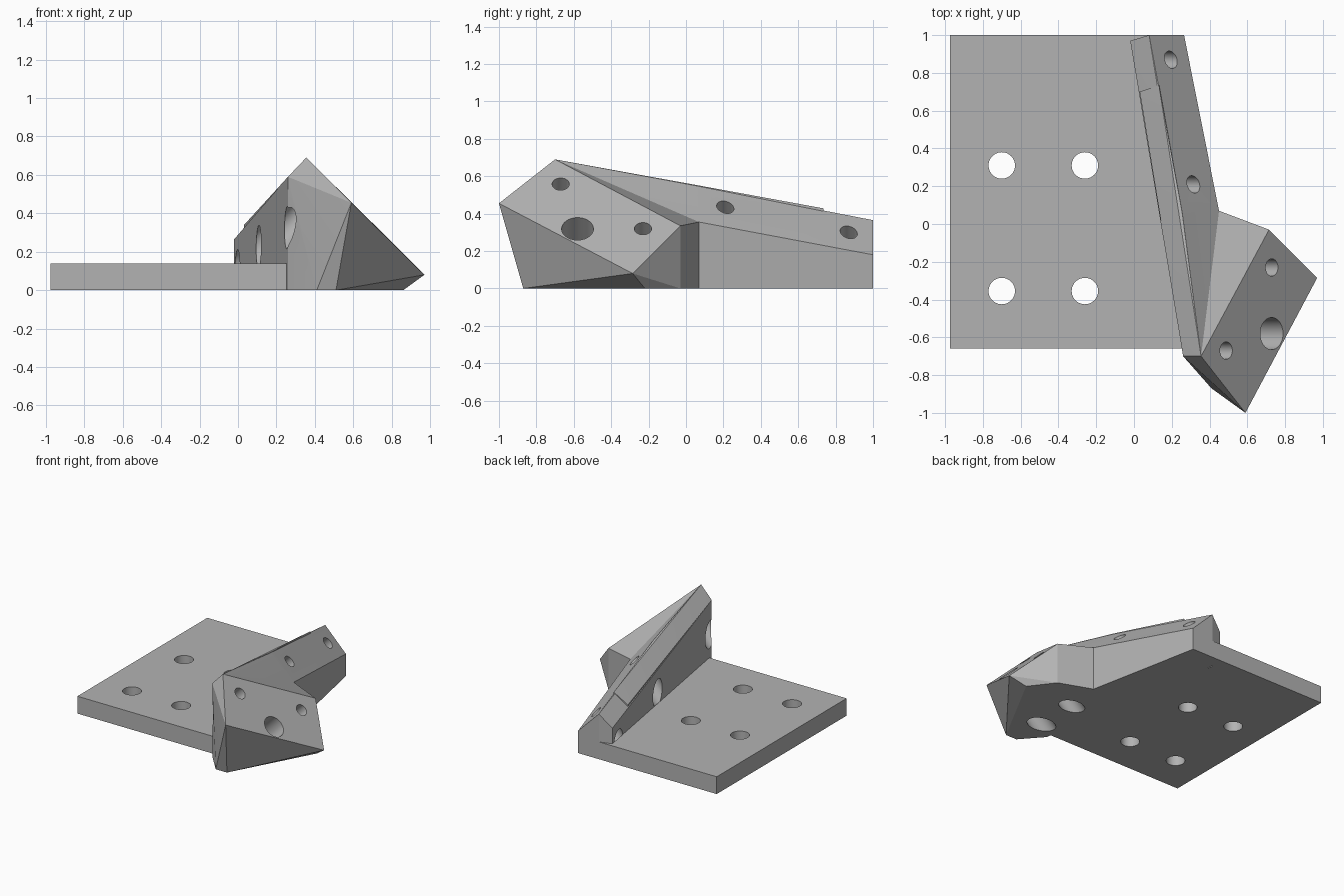
import bpy, bmesh, math
from mathutils import Vector

old = bpy.data.objects.get("Cube")
if old:
    bpy.data.objects.remove(old)

grey = bpy.data.materials.new("plain_grey")
grey.use_nodes = True
grey.diffuse_color = (0.45, 0.45, 0.45, 1)
grey.node_tree.nodes["Principled BSDF"].inputs["Base Color"].default_value = (0.45, 0.45, 0.45, 1)


def to_object(name, bm):
    bmesh.ops.recalc_face_normals(bm, faces=bm.faces[:])
    mesh = bpy.data.meshes.new(name)
    bm.to_mesh(mesh)
    bm.free()
    mesh.materials.append(grey)
    ob = bpy.data.objects.new(name, mesh)
    bpy.context.collection.objects.link(ob)
    return ob


def hull(name, points, grounded=()):
    """Convex block; grounded points also get a copy on the floor."""
    bm = bmesh.new()
    for p in list(points) + list(grounded) + [(p[0], p[1], 0) for p in grounded]:
        bm.verts.new(p)
    out = bmesh.ops.convex_hull(bm, input=bm.verts[:])
    junk = [v for v in bm.verts if not v.link_faces]
    bmesh.ops.delete(bm, geom=junk, context='VERTS')
    bmesh.ops.dissolve_limit(bm, angle_limit=math.radians(1), verts=bm.verts[:], edges=bm.edges[:])
    return to_object(name, bm)


def rod(start, end, radius):
    """Round cutter between two points."""
    a, b = Vector(start), Vector(end)
    bm = bmesh.new()
    bmesh.ops.create_cone(bm, cap_ends=True, segments=40, radius1=radius, radius2=radius, depth=(b - a).length)
    turn = (b - a).to_track_quat('Z', 'Y').to_matrix().to_4x4()
    bm.transform(turn)
    bmesh.ops.translate(bm, verts=bm.verts[:], vec=(a + b) / 2)
    ob = to_object("cutter", bm)
    ob.hide_render = True
    return ob


def combine(ob, others, operation):
    for other in others:
        mod = ob.modifiers.new("join", 'BOOLEAN')
        mod.operation, mod.solver, mod.object = operation, 'EXACT', other
    graph = bpy.context.evaluated_depsgraph_get()
    mesh = bpy.data.meshes.new_from_object(ob.evaluated_get(graph))
    ob.modifiers.clear()
    ob.data = mesh
    for other in others:
        bpy.data.objects.remove(other)


# Flat mounting plate, its inner edge following the wall
plate_bm = bmesh.new()
outline = [(-.975, -.66), (.256, -.66), (-.02, .97), (.08, 1), (-.975, 1)]
face = plate_bm.faces.new([plate_bm.verts.new((x, y, 0)) for x, y in outline])
top = bmesh.ops.extrude_face_region(plate_bm, geom=[face])["geom"]
bmesh.ops.translate(plate_bm, vec=(0, 0, .14), verts=[v for v in top if isinstance(v, bmesh.types.BMVert)])
plate = to_object("mounting_plate", plate_bm)
combine(plate, [rod((x, y, -.1), (x, y, .3), .07) for x in (-.7, -.26) for y in (.31, -.355)], 'DIFFERENCE')

# Sloping wall, raised strip along its crest, and angled head
peak, shoulder, elbow = (.355, -.7, .69), (.26, -.7, .59), (.45, .07, .355)
wall = hull("bracket_body", [(.255, .06, .548)],
            [peak, shoulder, elbow, (.265, 1, .18), (.08, 1, .365), (-.02, .97, .265)])
crest = [peak, shoulder, (.03, .7, .338), (.132, .735, .428), (.255, .06, .552)]
strip = hull("crest_strip", crest + [(x + .01, y, z - .12) for x, y, z in crest])
head = hull("angled_head", [peak, (.97, -.285, .08), (.59, -1, .455), (.86, -.22, 0), (.51, -.87, 0), (.41, -.87, 0)],
            [shoulder, elbow, (.715, -.03, .335)])
combine(wall, [strip, head], 'UNION')

# Holes square to the sloping faces, with wider recesses where they exit
cutters = [rod((.93, -.58, .52), (.21, -.58, -.2), .085)]
for (x, y, z), run in (((.32, .21, .44), .2), ((.195, .87, .30), .19),
                       ((.73, -.23, .32), .32), ((.49, -.67, .56), .24)):
    cutters.append(rod((x + .15, y, z + .15), (x - run - .1, y, z - run - .1), .046))
    inner = run - .1
    cutters.append(rod((x - inner, y, z - inner), (x - run - .12, y, z - run - .12), .077))
combine(wall, cutters, 'DIFFERENCE')

# Crisp edges, smooth hole walls
for ob in (plate, wall):
    bpy.ops.object.select_all(action='DESELECT')
    ob.select_set(True)
    bpy.context.view_layer.objects.active = ob
    bpy.ops.object.shade_smooth_by_angle(angle=math.radians(12))
